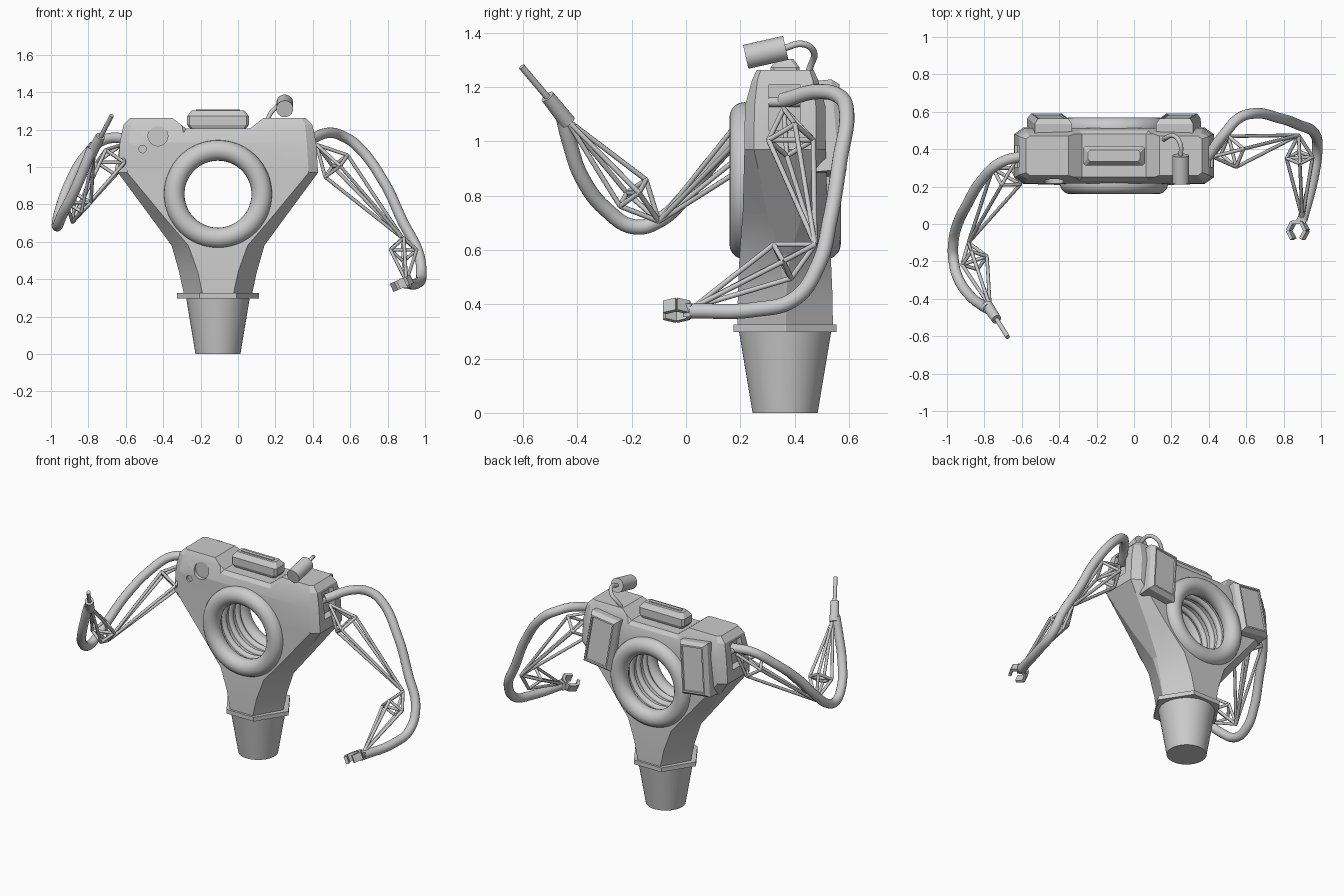
import bpy, bmesh, math
from mathutils import Vector, Matrix

if "Cube" in bpy.data.objects:
    bpy.data.objects.remove(bpy.data.objects["Cube"], do_unlink=True)

CENTRE = Vector((-0.107, 0.365, 0))

grey = bpy.data.materials.new("plain_grey")
grey.use_nodes = True
grey.diffuse_color = (0.6, 0.6, 0.6, 1)
grey.node_tree.nodes["Principled BSDF"].inputs["Base Color"].default_value = (0.6, 0.6, 0.6, 1)


def activate(obj):
    bpy.ops.object.select_all(action="DESELECT")
    obj.select_set(True)
    bpy.context.view_layer.objects.active = obj


def smooth(obj, angle=30):
    activate(obj)
    bpy.ops.object.shade_smooth_by_angle(angle=math.radians(angle))


def finish(name, bm, angle=30):
    bmesh.ops.recalc_face_normals(bm, faces=bm.faces)
    mesh = bpy.data.meshes.new(name)
    bm.to_mesh(mesh)
    bm.free()
    mesh.materials.append(grey)
    obj = bpy.data.objects.new(name, mesh)
    bpy.context.collection.objects.link(obj)
    smooth(obj, angle)
    return obj


def loft(name, rings, matrix=Matrix(), angle=20):
    """Skin a stack of equal-sized rings and cap both ends."""
    bm = bmesh.new()
    rows = [[bm.verts.new(matrix @ Vector(p)) for p in ring] for ring in rings]
    n = len(rows[0])
    for a, b in zip(rows, rows[1:]):
        for i in range(n):
            bm.faces.new((a[i], a[(i + 1) % n], b[(i + 1) % n], b[i]))
    bm.faces.new(rows[0])
    bm.faces.new(rows[-1])
    return finish(name, bm, angle)


def octagon(z, w, d, cx, cy):
    """Chamfered rectangle at height z around the body axis."""
    quarter = [(w, d - cy), (w - cx, d)]
    pts = quarter + [(-x, y) for x, y in reversed(quarter)]
    pts += [(-x, -y) for x, y in pts]
    return [CENTRE + Vector((x, y, z)) for x, y in pts]


def rod(name, p, q, r1, r2=None, sides=32):
    p, q = Vector(p), Vector(q)
    m = Matrix.Translation((p + q) / 2) @ (q - p).to_track_quat("Z", "Y").to_matrix().to_4x4()
    bm = bmesh.new()
    bmesh.ops.create_cone(bm, cap_ends=True, segments=sides, radius1=r1,
                          radius2=r1 if r2 is None else r2, depth=(q - p).length, matrix=m)
    return finish(name, bm)


def beam(name, p, q, width, height, place=Matrix()):
    p, q = Vector(p), Vector(q)
    m = Matrix.Translation((p + q) / 2) @ (q - p).to_track_quat("Y", "Z").to_matrix().to_4x4()
    bm = bmesh.new()
    bmesh.ops.create_cube(bm, size=1, matrix=place @ m @ Matrix.Diagonal((width, (q - p).length, height, 1)))
    return finish(name, bm)


def ring(name, y, major, minor):
    bpy.ops.mesh.primitive_torus_add(location=CENTRE + Vector((0, y, 0.855)), major_radius=major,
                                     minor_radius=minor, major_segments=64, minor_segments=20,
                                     rotation=(math.pi / 2, 0, 0))
    obj = bpy.context.object
    obj.name = name
    obj.data.materials.append(grey)
    smooth(obj, 60)


def wires(name, paths, radius, kind="POLY", res=4):
    curve = bpy.data.curves.new(name, "CURVE")
    curve.dimensions = "3D"
    curve.bevel_depth, curve.bevel_resolution = radius, res
    curve.use_fill_caps = True
    for path in paths:
        s = curve.splines.new(kind)
        pts = s.bezier_points if kind == "BEZIER" else s.points
        pts.add(len(path) - 1)
        for pt, co in zip(pts, path):
            if kind == "BEZIER":
                pt.co = co
                pt.handle_left_type = pt.handle_right_type = "AUTO"
            else:
                pt.co = (*co, 1)
    curve.materials.append(grey)
    obj = bpy.data.objects.new(name, curve)
    bpy.context.collection.objects.link(obj)


def truss(name, a, b, fraction, radius):
    """Open strut frame: two points joined through a diamond of four nodes."""
    a, b = Vector(a), Vector(b)
    quat = (b - a).to_track_quat("Z", "Y")
    mid = a.lerp(b, fraction)
    nodes = [mid + quat @ Vector((radius * math.cos(t), radius * math.sin(t), 0))
             for t in (k * math.pi / 2 for k in range(4))]
    paths = [(end, n) for n in nodes for end in (a, b)]
    paths += [(nodes[i], nodes[i - 1]) for i in range(4)] + [(nodes[0], nodes[2])]
    wires(name, paths, 0.0095, res=2)


def carve(obj, cutter):
    mod = obj.modifiers.new("cut", "BOOLEAN")
    mod.operation, mod.solver, mod.object = "DIFFERENCE", "EXACT", cutter
    activate(obj)
    bpy.ops.object.modifier_apply(modifier=mod.name)
    bpy.data.objects.remove(cutter, do_unlink=True)


# Body: wide shoulders tapering to a six-sided waist
body = loft("body", [octagon(*r) for r in (
    (0.32, 0.182, 0.176, 0.10, 0.173), (0.44, 0.208, 0.174, 0.10, 0.170),
    (0.58, 0.248, 0.168, 0.09, 0.15), (0.74, 0.365, 0.156, 0.07, 0.09),
    (0.97, 0.535, 0.150, 0.05, 0.035), (1.13, 0.525, 0.148, 0.05, 0.035),
    (1.225, 0.505, 0.122, 0.04, 0.02), (1.262, 0.47, 0.105, 0.02, 0.015))])

# Cuts: bore, dropped middle of the top, lens hollows and shoulder sockets
carve(body, rod("bore", CENTRE + Vector((0, -0.3, 0.855)), CENTRE + Vector((0, 0.3, 0.855)), 0.205, sides=64))
carve(body, loft("notch", [
    [CENTRE + Vector(p) for p in ((-w, y, z), (w, y, z), (0.42, y, 1.4), (-0.42, y, 1.4))]
    for y, z, w in ((-0.2, 1.10, 0.235), (-0.115, 1.205, 0.17), (0.115, 1.205, 0.17), (0.2, 1.10, 0.235))]))
for x, z, r, depth in ((-0.428, 1.166, 0.053, 0.242), (-0.51, 1.096, 0.02, 0.23)):
    carve(body, rod("lens_hollow", (x, 0.1, z), (x, depth, z), r))
for side in (-1, 1):
    x = CENTRE.x + side * 0.54
    carve(body, beam("socket", (x, 0.305, 1.125), (x, 0.42, 1.125), 0.12, 0.17))
    x = CENTRE.x + side * 0.5
    rod("shoulder_pin", (x, 0.30, 1.145), (x, 0.425, 1.145), 0.018, sides=16)
smooth(body, 20)

# Waist collar and tapered foot
loft("waist_collar", [octagon(z, 0.22, 0.19, 0.12, 0.187) for z in (0.298, 0.326)])
rod("foot", CENTRE, CENTRE + Vector((0, 0, 0.3)), 0.12, 0.17, 64)

# Rings on both faces and ribs in the bore
for name, y in (("front_ring", -0.15), ("back_ring", 0.15)):
    ring(name, y, 0.234, 0.055)
for y in (-0.07, 0, 0.07):
    ring("bore_rib", y, 0.205, 0.02)

# Top housing with a slim rail
loft("top_housing", [octagon(z, w, d, 0.012, 0.012) for z, w, d in (
    (1.20, 0.145, 0.042), (1.225, 0.165, 0.053), (1.272, 0.165, 0.053), (1.303, 0.14, 0.03))])
beam("top_rail", (-0.107, 0.35, 1.302), (-0.107, 0.375, 1.302), 0.235, 0.012)

# Back packs, splayed outward at the bottom
for side in (-1, 1):
    place = (Matrix.Translation(CENTRE + Vector((side * 0.345, 0.10, 1.042)))
             @ Matrix.Rotation(math.radians(-7 * side), 4, "Y") @ Matrix.Rotation(math.radians(5), 4, "X"))
    loft("back_pack", [[(-w, y, -h), (w, y, -h), (w, y, h), (-w, y, h)] for y, w, h in (
        (0, 0.10, 0.168), (0.085, 0.10, 0.168), (0.113, 0.082, 0.15),
        (0.113, 0.073, 0.14), (0.105, 0.07, 0.137))], place)

# Spotter cylinder and its cable
rod("spotter", (0.25, 0.22, 1.311), (0.25, 0.367, 1.344), 0.045)
wires("spotter_cable", [[(0.25, 0.36, 1.343), (0.247, 0.43, 1.358), (0.215, 0.47, 1.33),
                         (0.17, 0.46, 1.28), (0.15, 0.43, 1.21)]], 0.012, "BEZIER")

# Left arm: tube, two trusses and a claw
wires("left_arm_tube", [[(0.39, 0.355, 1.15), (0.49, 0.49, 1.183), (0.56, 0.565, 1.165),
                         (0.63, 0.59, 1.12), (0.78, 0.565, 0.92), (0.88, 0.53, 0.71),
                         (0.965, 0.485, 0.54), (0.98, 0.40, 0.42), (0.96, 0.25, 0.38),
                         (0.90, 0.02, 0.375)]], 0.028, "BEZIER", 6)
truss("left_upper_truss", (0.42, 0.36, 1.12), (0.88, 0.475, 0.62), 0.23, 0.085)
truss("left_lower_truss", (0.88, 0.475, 0.62), (0.90, 0.03, 0.39), 0.27, 0.07)
beam("claw_palm", (0.90, 0.03, 0.378), (0.885, 0.0, 0.378), 0.05, 0.05)
tilt = Matrix.Translation((0.876, -0.035, 0.378)) @ Matrix.Rotation(math.radians(-24), 4, "Y")
hexagon = [Vector((0.052 * math.sin(t), 0.052 * math.cos(t), 0))
           for t in (math.radians(-150 + 60 * k) for k in range(6))]
for p, q in zip(hexagon, hexagon[1:]):
    beam("claw_finger", p, q, 0.018, 0.048, tilt)

# Right arm: tube, two trusses and a rod tool
wires("right_arm_tube", [[(-0.59, 0.365, 1.155), (-0.71, 0.33, 1.148), (-0.81, 0.24, 1.065),
                          (-0.895, 0.10, 0.925), (-0.943, 0, 0.80), (-0.966, -0.10, 0.708),
                          (-0.965, -0.19, 0.685), (-0.94, -0.29, 0.745), (-0.88, -0.38, 0.86),
                          (-0.82, -0.43, 1.0), (-0.78, -0.455, 1.10)]], 0.028, "BEZIER", 6)
truss("right_upper_truss", (-0.62, 0.36, 1.12), (-0.885, -0.10, 0.705), 0.23, 0.085)
truss("right_lower_truss", (-0.885, -0.10, 0.705), (-0.77, -0.44, 1.08), 0.28, 0.07)
rod("tool_sleeve", (-0.785, -0.435, 1.07), (-0.735, -0.51, 1.165), 0.03, 0.026)
rod("tool_rod", (-0.74, -0.50, 1.15), (-0.675, -0.605, 1.275), 0.012, sides=16)
